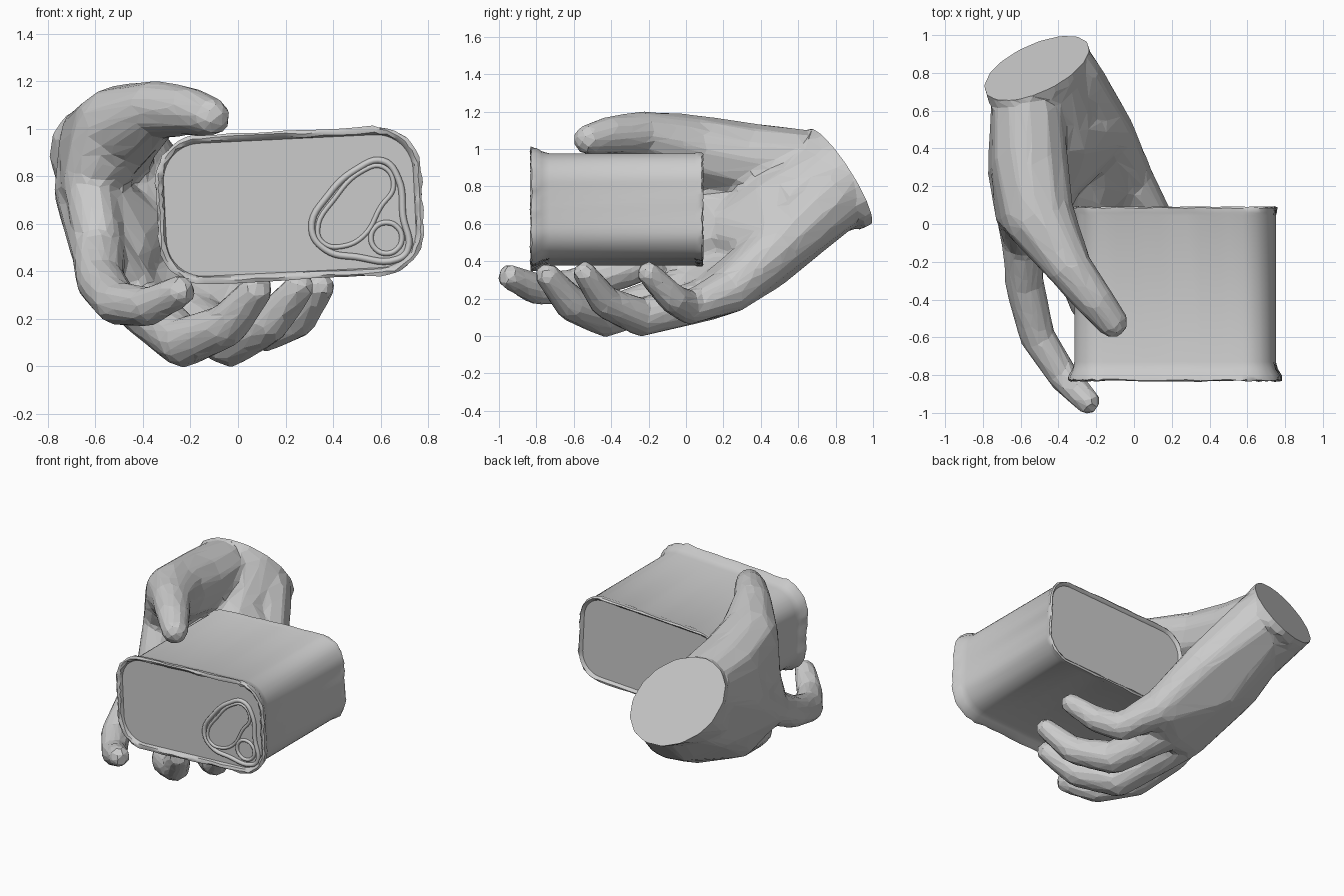
import bpy, bmesh, math, random
from mathutils import Vector, Matrix

if "Cube" in bpy.data.objects:
    bpy.data.objects.remove(bpy.data.objects["Cube"])
random.seed(4)

grey = bpy.data.materials.new("plain_grey")
grey.use_nodes = True
COLOUR = (0.6, 0.6, 0.6, 1)
grey.diffuse_color = COLOUR
grey.node_tree.nodes["Principled BSDF"].inputs["Base Color"].default_value = COLOUR


def add_object(name, data):
    ob = bpy.data.objects.new(name, data)
    bpy.context.collection.objects.link(ob)
    data.materials.clear()
    data.materials.append(grey)
    return ob


# Hand: tapered capsules and webs, each a hull round a few balls (x, y, z, radius)
ball = bmesh.new()
bmesh.ops.create_icosphere(ball, subdivisions=2, radius=1)
DIRECTIONS = [v.co.copy() for v in ball.verts]
ball.free()


def hull(bm, balls, extra=()):
    points = [Vector(b[:3]) + d * b[3] for b in balls for d in DIRECTIONS] + list(extra)
    bmesh.ops.convex_hull(bm, input=[bm.verts.new(p) for p in points])


index = [(-.58, .68, .92, .18), (-.64, .3, .74, .14), (-.59, -.06, .5, .12),
         (-.58, -.32, .36, .105), (-.51, -.6, .265, .095), (-.38, -.8, .25, .085), (-.245, -.94, .315, .07)]
middle = [(-.52, .74, .85, .19), (-.51, .38, .5, .145), (-.41, .03, .26, .12),
          (-.23, -.43, .1, .108), (-.05, -.61, .17, .095), (.08, -.74, .325, .07)]
ring = [(-.46, .8, .77, .2), (-.32, .45, .4, .145), (-.19, .12, .2, .12),
        (-.03, -.24, .1, .105), (.13, -.43, .18, .088), (.26, -.54, .335, .066)]
pinky = [(-.37, .78, .74, .2), (-.16, .5, .48, .155), (-.02, .24, .245, .125),
         (.12, .02, .15, .09), (.25, -.07, .2, .083), (.345, -.2, .335, .066)]
thumb = [(-.56, .6, .92, .19), (-.555, .35, .93, .21), (-.51, .05, .99, .195),
         (-.35, -.22, 1.08, .125), (-.21, -.4, 1.075, .105), (-.115, -.52, 1.05, .085)]
web = [(-.62, .3, .85, .14), (-.63, .06, .77, .11), (-.59, -.06, .56, .11)]
palm = [(-.42, .5, .68, .23), (-.43, .24, .55, .16), (-.47, .06, .48, .12)]

bm = bmesh.new()
for ray in (index, middle, ring, pinky, thumb, web, palm):
    for pair in zip(ray, ray[1:]):
        hull(bm, pair)
for a, b in ((index, middle), (middle, ring), (ring, pinky)):
    for i in range(2):
        hull(bm, a[i:i + 2] + b[i:i + 2])
hull(bm, thumb[:2] + index[:2])
hull(bm, thumb[1:3] + web[:2])
hull(bm, [palm[0], palm[1], ring[1], pinky[1]])
hull(bm, [palm[1], palm[2], index[1], web[1]])

# Oval wrist stump, left long so that it can be cut flat
wrist = Vector((-.515, .825, .85))
long_axis = Vector((.125, .17, -.25))
short_axis = Vector((-.25, -.03, -.07))
normal = long_axis.cross(short_axis).normalized()
oval = [wrist + long_axis * math.cos(t) + short_axis * math.sin(t)
        for t in (k * math.pi / 8 for k in range(16))]
hull(bm, [], [p + normal * s for p in oval for s in (.2, -.06)])
hull(bm, [(-.45, .54, .69, .25)], [p + normal * .1 for p in oval])
bmesh.ops.delete(bm, geom=[v for v in bm.verts if not v.link_faces], context="VERTS")
bmesh.ops.recalc_face_normals(bm, faces=bm.faces[:])
mesh = bpy.data.meshes.new("hand")
bm.to_mesh(mesh)
bm.free()
hand = add_object("hand", mesh)

# Fuse the pieces, soften the joins and reduce to broad facets
fuse = hand.modifiers.new("fuse", "REMESH")
fuse.mode = "VOXEL"
fuse.voxel_size = .022
soften = hand.modifiers.new("soften", "SMOOTH")
soften.iterations = 4
facets = hand.modifiers.new("facets", "DECIMATE")
facets.ratio = .07
bpy.context.view_layer.update()
fused = bpy.data.meshes.new_from_object(hand.evaluated_get(bpy.context.evaluated_depsgraph_get()))
hand.modifiers.clear()

# Flat wrist cut
bm = bmesh.new()
bm.from_mesh(fused)
bmesh.ops.bisect_plane(bm, geom=bm.verts[:] + bm.edges[:] + bm.faces[:],
                       plane_co=wrist, plane_no=normal, clear_outer=True)
bmesh.ops.holes_fill(bm, edges=[e for e in bm.edges if e.is_boundary], sides=0)
for f in bm.faces:
    f.smooth = False
bm.to_mesh(fused)
bm.free()
hand.data = fused
fused.materials.clear()
fused.materials.append(grey)

# Tin: rounded rectangle lofted along y, as (y, outline offset, crinkle)
CENTRE = Vector((.218, 0, .677))
TILT = Matrix.Rotation(math.radians(-2.8), 3, "Y")
HALF_W, HALF_H, CORNER = .56, .314, .19
LOFT = [(-.805, -.034, 0), (-.825, -.027, .005), (-.832, -.013, .004), (-.825, 0, .005),
        (-.8, -.004, .004), (-.77, -.022, .002), (-.73, -.032, 0), (.045, -.032, 0),
        (.06, -.027, .003), (.085, -.025, .004), (.092, -.034, .003), (.085, -.042, .003), (.072, -.05, 0)]


def outline(offset, y, crinkle):
    points = []
    r = CORNER + offset
    for quarter, (sx, sz) in enumerate(((1, 1), (-1, 1), (-1, -1), (1, -1))):
        mid = Vector((sx * (HALF_W - CORNER), 0, sz * (HALF_H - CORNER)))
        arc = [mid + r * Vector((math.cos(t), 0, math.sin(t)))
               for t in ((quarter + k / 10) * math.pi / 2 for k in range(11))]
        points += arc
        # points along the straight run to the next corner
        nxt = mid.copy()
        if quarter % 2 == 0:
            nxt.x = -mid.x
        else:
            nxt.z = -mid.z
        points += [arc[-1] + (nxt - mid) * k / 10 for k in range(1, 10)]
    return [TILT @ (p + Vector([random.uniform(-crinkle, crinkle) for _ in range(3)]))
            + CENTRE + Vector((0, y, 0)) for p in points]


bm = bmesh.new()
loops = [[bm.verts.new(p) for p in outline(off, y, c)] for y, off, c in LOFT]
for a, b in zip(loops, loops[1:]):
    for i in range(len(a)):
        j = (i + 1) % len(a)
        bm.faces.new((a[i], a[j], b[j], b[i]))
bm.faces.new(loops[0])
bm.faces.new(loops[-1])
bmesh.ops.recalc_face_normals(bm, faces=bm.faces[:])
mesh = bpy.data.meshes.new("tin")
bm.to_mesh(mesh)
bm.free()
tin = add_object("tin", mesh)
bpy.context.view_layer.objects.active = tin
tin.select_set(True)
bpy.ops.object.shade_smooth_by_angle(angle=math.radians(35))


# Pull tab: raised ridges on the front panel
def ridge(name, points, depth):
    curve = bpy.data.curves.new(name, "CURVE")
    curve.dimensions = "3D"
    curve.bevel_depth = depth
    curve.bevel_resolution = 2
    curve.resolution_u = 6
    spline = curve.splines.new("BEZIER")
    spline.bezier_points.add(len(points) - 1)
    spline.use_cyclic_u = True
    for bp, (x, z) in zip(spline.bezier_points, points):
        bp.co = (x, -.808, z)
        bp.handle_left_type = bp.handle_right_type = "AUTO"
    return add_object(name, curve)


ridge("tab_outer_ridge", [(.31, .58), (.38, .72), (.5, .83), (.61, .865), (.675, .79), (.695, .63),
                          (.715, .49), (.67, .45), (.5, .46), (.37, .49)], .014)
ridge("tab_grip_ridge", [(.335, .57), (.41, .71), (.52, .82), (.61, .84), (.655, .76), (.6, .67),
                         (.53, .55), (.44, .505), (.365, .515)], .01)
ridge("tab_rivet_ring", [(.625 + .065 * math.cos(t), .54 + .065 * math.sin(t))
                         for t in (k * math.pi / 4 for k in range(8))], .011)
